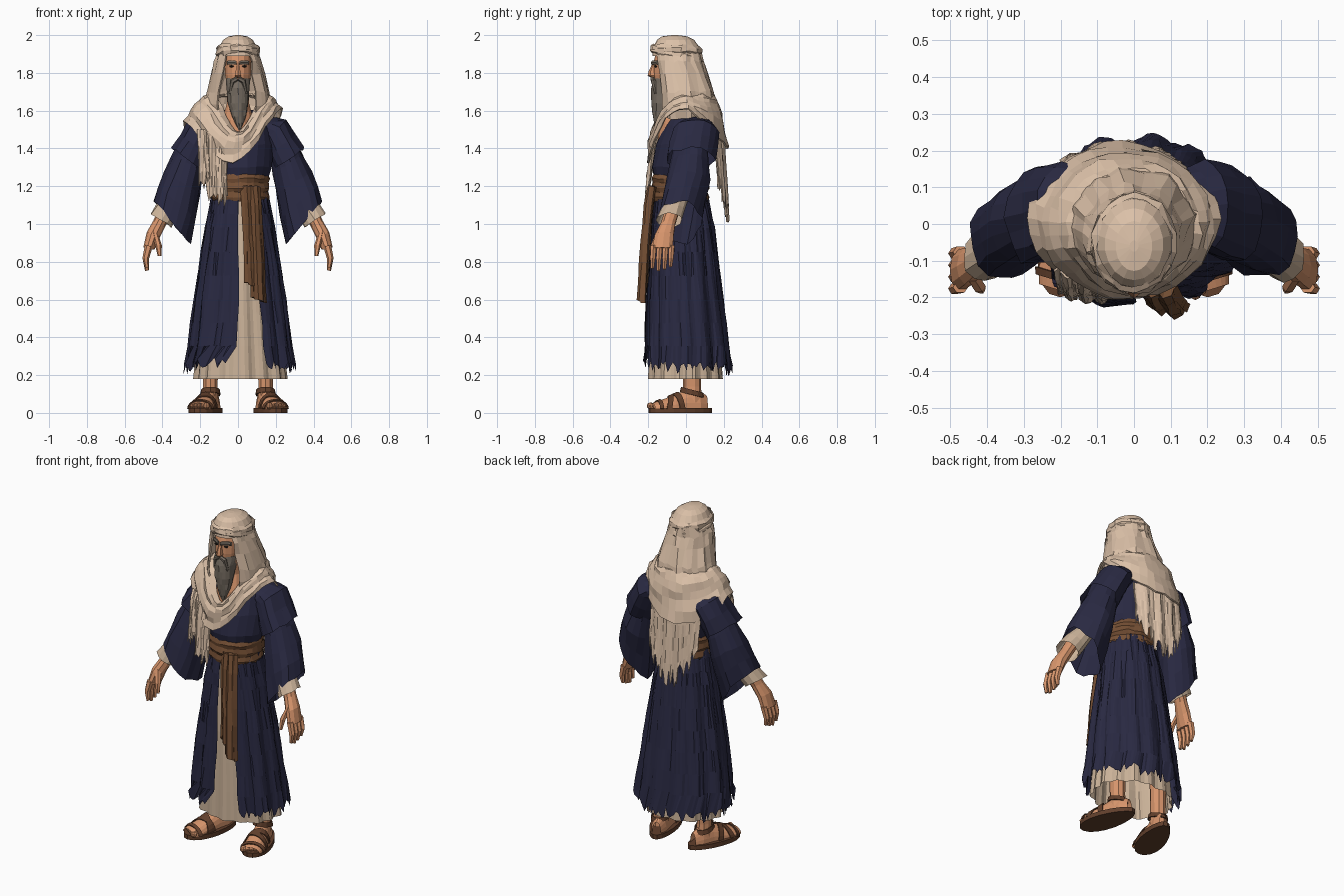
import bpy, bmesh, random
from math import sin, cos, pi, radians
from mathutils import Vector

random.seed(4)
if "Cube" in bpy.data.objects:
    bpy.data.objects.remove(bpy.data.objects["Cube"])


def material(name, red, green, blue):
    mat = bpy.data.materials.new(name)
    mat.use_nodes = True
    colour = (red, green, blue, 1)
    mat.diffuse_color = colour
    mat.node_tree.nodes["Principled BSDF"].inputs["Base Color"].default_value = colour
    return mat


navy = material("navy cloth", .022, .022, .054)
cream = material("cream scarf", .71, .53, .39)
linen = material("linen underrobe", .6, .45, .32)
skin = material("tanned skin", .68, .3, .15)
grey = material("grey hair", .18, .15, .12)
brown = material("brown sash", .18, .08, .035)
leather = material("dark leather", .12, .05, .025)
dark = material("dark eyes", .02, .015, .012)


def build(name, point, cols, rows, mat, closed=True, caps=False, jitter=0, thick=0):
    """Skin a grid of faces over point(u, v)."""
    bm = bmesh.new()
    count = cols if closed else cols + 1
    grid = []
    for j in range(rows + 1):
        line = []
        for i in range(count):
            shake = Vector([random.uniform(-jitter, jitter) for axis in range(3)])
            line.append(bm.verts.new(Vector(point(i / cols, j / rows)) + shake))
        grid.append(line)
    for low, high in zip(grid, grid[1:]):
        for i in range(cols):
            k = (i + 1) % count
            bm.faces.new((low[i], low[k], high[k], high[i]))
    if caps:
        bm.faces.new(grid[0])
        bm.faces.new(grid[-1])
    bmesh.ops.recalc_face_normals(bm, faces=bm.faces)
    mesh = bpy.data.meshes.new(name)
    bm.to_mesh(mesh)
    bm.free()
    mesh.materials.append(mat)
    obj = bpy.data.objects.new(name, mesh)
    bpy.context.collection.objects.link(obj)
    if thick:
        solid = obj.modifiers.new("thickness", "SOLIDIFY")
        solid.thickness = thick
        solid.offset = 0


def mix(table, v):
    """Read a table of rows at v between 0 and 1."""
    place = max(0, min(v, 1)) * (len(table) - 1)
    i = min(int(place), len(table) - 2)
    f = place - i
    return [a + (b - a) * f for a, b in zip(table[i], table[i + 1])]


def loft(name, table, mat, n=20, fold=0, folds=9, span=None, jag=0, lift=0,
         tilt=0, step=2, **options):
    """Stack ellipses (z, cx, cy, rx, ry); angle 0 is the front."""
    def point(u, v):
        z, cx, cy, rx, ry = mix(table, v)
        start, end = span(v) if span else (0, 2 * pi)
        a = start + (end - start) * u
        r = 1 + fold * (.3 + .7 * v) * (sin(folds * a) + .6 * sin(7 * a + 1))
        z += tilt * cos(a)
        if v == 1:
            z += random.uniform(-jag, jag) + lift * max(0, cos(a))
        return cx + rx * r * sin(a), cy - ry * r * cos(a), z
    build(name, point, n, (len(table) - 1) * step, mat, closed=span is None, **options)


def tube(name, table, mat, side=1, n=12, step=1, fold=0, **options):
    """Sweep rings (x, y, z, tilt in degrees, in-plane radius, depth radius)."""
    def point(u, v):
        x, y, z, tilt, wide, deep = mix(table, v)
        a, t = 2 * pi * u, radians(tilt)
        r = 1 + fold * v * sin(5 * a)
        across = wide * r * cos(a)
        return side * (x + across * cos(t)), y + deep * r * sin(a), z + across * sin(t)
    build(name, point, n, (len(table) - 1) * step, mat, **options)


def ball(name, centre, size, mat):
    def point(u, v):
        r = sin(pi * (.03 + .94 * v))
        return [c + s * k for c, s, k in zip(
            centre, size, (r * cos(2 * pi * u), r * sin(2 * pi * u), cos(pi * v)))]
    build(name, point, 8, 5, mat, caps=True)


# Robes
loft("underrobe_skirt", [(1.15, .01, -.03, .12, .11), (.7, .01, -.01, .185, .165),
                         (.18, .015, 0, .24, .19)], linen, 72, .04, 15, step=3)
loft("robe_skirt", [(1.2, .01, -.03, .14, .135), (.98, .01, -.02, .183, .168),
                    (.6, .01, -.01, .24, .205), (.23, .01, .002, .285, .236)],
     navy, 110, .042, 13, span=lambda v: (.36 + .15 * v, 2 * pi - .03 - .25 * v ** 14),
     jag=.035, lift=.03, step=3, jitter=.004)
loft("robe_torso", [(1.2, .01, -.03, .135, .13), (1.3, .01, -.03, .165, .15),
                    (1.42, 0, -.01, .19, .15), (1.52, 0, .02, .18, .14),
                    (1.6, 0, .03, .13, .1)], navy, 22, step=1, jitter=.005, caps=True)

# Waist sash, wrapped and hanging
loft("waist_sash", [(1.12, .01, -.03, .145, .143), (1.14, .01, -.03, .157, .152),
                    (1.17, .01, -.03, .147, .145), (1.19, .01, -.03, .157, .154),
                    (1.22, .01, -.03, .15, .147), (1.24, .01, -.03, .158, .152),
                    (1.27, .01, -.03, .147, .14)], brown, 26, step=1, jitter=.004)
for label, left, width, bottom, front in (("long", .075, .075, .61, -.235),
                                          ("short", .045, .06, .69, -.225)):
    build("sash_end_" + label, lambda u, v: (
        left - .02 * (1 - v) + width * (u * (.75 + .25 * v)),
        -.18 + (front + .18) * v ** .6 + .012 * sin(9 * u),
        1.2 + (bottom - 1.2) * v - .03 * u * v),
        6, 6, brown, closed=False, jitter=.003, thick=.025)

# Arms
for side, word in ((1, "left"), (-1, "right")):
    tube(word + "_shoulder_cape", [(.12, .05, 1.52, 55, .06, .09), (.195, .05, 1.49, 43, .09, .12),
                                   (.272, .02, 1.345, 36, .096, .13)],
         navy, side, 16, 2, .06, jitter=.006)
    tube(word + "_sleeve", [(.235, .03, 1.42, 36, .075, .09), (.295, .01, 1.22, 32, .11, .115),
                            (.35, -.035, 1.01, 50, .148, .115)],
         navy, side, 18, 2, .06, jitter=.006)
    tube(word + "_cuff", [(.33, -.04, 1.14, 40, .05, .055), (.375, -.07, 1.07, 36, .066, .064),
                          (.408, -.09, 1.02, 34, .068, .068)], linen, side, 12, jitter=.004)
    tube(word + "_hand", [(.38, -.07, 1.08, 30, .038, .04), (.418, -.095, 1.0, 30, .035, .04),
                          (.45, -.115, .94, 28, .037, .052), (.472, -.125, .87, 12, .03, .058)],
         skin, side, 10, caps=True)
    for i in range(4):
        y = -.172 + i * .032
        tip = .75 + .014 * abs(i - 1.2)
        tube(word + "_finger", [(.472, y, .885, 10, .021, .017), (.488, y - .004, .82, 0, .018, .016),
                                (.482, y - .006, tip, -15, .01, .01)],
             skin, side, 6, caps=True)
    tube(word + "_thumb", [(.44, -.14, .96, 30, .02, .018), (.422, -.17, .89, 10, .019, .017),
                           (.415, -.18, .83, 0, .01, .01)], skin, side, 6, caps=True)

# Feet and sandals, toes turned outward
foot_rows = [(-.155, .05, .03), (-.11, .066, .045), (-.04, .06, .07),
             (.03, .05, .1), (.1, .045, .1), (.145, .025, .07)]
turn = radians(17)
for side, word in ((1, "left"), (-1, "right")):
    def place(x, y, z):
        return (side * (.165 + x * cos(turn) - y * sin(turn)),
                -.03 + x * sin(turn) + y * cos(turn), z)

    def foot(u, v, grow=1):
        y, half, high = mix(foot_rows, v)
        return place(half * grow * cos(pi * u), y, .022 + high * grow * sin(pi * u))

    build(word + "_foot", foot, 10, 5, skin, closed=False)
    build(word + "_sole", lambda u, v: place(
        (.078 - .014 * sin(2 * pi * u)) * cos(2 * pi * u), .175 * sin(2 * pi * u), .027 * v),
        18, 1, leather, caps=True)
    for start, slant in ((.15, 0), (.36, .16), (.42, -.16)):
        build(word + "_strap", lambda u, v: foot(
            u, start + .085 * (v - .5) + slant * (u - .5), 1.1),
            10, 2, leather, closed=False, thick=.006)
    x, y, z = place(0, .065, 0)
    loft(word + "_ankle", [(.05, x, y, .045, .055), (.14, x, y, .04, .047),
                           (.35, x, y, .045, .05)], skin, 10)
    loft(word + "_ankle_strap", [(.095, x, y, .051, .062), (.122, x, y, .047, .056)],
         leather, 12, tilt=.015, step=1, thick=.006)
    for i in range(5):
        big = .018 if i == 0 else .013
        ball(word + "_toe", place(-.044 + i * .022, -.15 + .008 * i, .037),
             (big, .022, big), skin)

# Neck, head and face
loft("neck", [(1.42, 0, -.05, .1, .1), (1.55, 0, -.05, .085, .095),
              (1.64, 0, -.04, .06, .07), (1.75, 0, -.05, .055, .07)], skin, 14)
loft("head", [(1.66, 0, -.09, .03, .05), (1.72, 0, -.09, .058, .074),
              (1.79, 0, -.088, .07, .084), (1.86, 0, -.085, .072, .086),
              (1.94, 0, -.07, .07, .08)], skin, 14, step=1, caps=True)
loft("nose", [(1.855, 0, -.168, .008, .008), (1.81, 0, -.176, .014, .021),
              (1.785, 0, -.176, .019, .027), (1.772, 0, -.17, .01, .01)],
     skin, 6, step=1, caps=True)
for side, word in ((1, "left"), (-1, "right")):
    build(word + "_brow", lambda u, v: (
        side * (.008 + .05 * v), -.178 + .03 * v + .008 * cos(2 * pi * u),
        1.853 + .012 * v - .012 * v * v + .012 * sin(2 * pi * u)), 6, 3, grey, caps=True)
    ball(word + "_eye", (side * .032, -.16, 1.835), (.014, .008, .006), dark)
    tube(word + "_moustache", [(.004, -.178, 1.77, 60, .012, .012),
                               (.03, -.172, 1.755, 40, .014, .014),
                               (.045, -.16, 1.69, 10, .006, .008)], grey, side, 6, caps=True)
loft("beard", [(1.77, 0, -.11, .066, .057), (1.72, 0, -.12, .06, .064),
               (1.64, 0, -.13, .054, .054), (1.57, .005, -.14, .038, .036),
               (1.5, .01, -.15, .006, .01)], grey, 18, .07, 9, jitter=.003, caps=True)

# Head covering
loft("head_cap", [(1.89, 0, -.05, .108, .128), (1.94, 0, -.052, .1, .12),
                  (1.975, 0, -.055, .08, .098), (1.993, 0, -.06, .05, .068),
                  (2, 0, -.06, .012, .015)], cream, 18, step=1, caps=True)
for label, base, lean in (("lower", 1.875, .03), ("upper", 1.9, .008)):
    loft(label + "_head_band", [(base, 0, -.05, .108, .128), (base + .015, 0, -.05, .115, .138),
                                (base + .035, 0, -.05, .113, .134),
                                (base + .05, 0, -.05, .1, .12)],
         cream, 18, tilt=lean, step=1, jitter=.006)
loft("hood", [(1.92, 0, -.05, .1, .122), (1.86, 0, -.045, .12, .128),
              (1.8, 0, -.03, .134, .135), (1.7, -.002, -.008, .16, .148),
              (1.63, -.005, 0, .172, .152), (1.56, -.005, 0, .155, .14)],
     cream, 26, .03, 8, span=lambda v: (.62, 2 * pi - .62), step=1, jitter=.008, thick=.01)


# Shawl around the shoulders, dipping to a point in front
def shawl(u, v):
    a = 2 * pi * u
    front, back = max(0, cos(a)) ** 3, max(0, -cos(a))
    ridge = 1 + .03 * sin(14 * v + 2 * sin(2 * a))
    top = 1.685 - .2 * front
    low = 1.575 + .035 * sin(a) - .25 * front - .17 * back
    wide = (.12 + .132 * v ** .7) * ridge
    deep = (.12 + .045 * front * (1 - v) + .085 * v ** .6) * ridge
    return -.03 * v + wide * sin(a), .01 * v - deep * cos(a), top + (low - top) * v ** 1.8


build("shawl", shawl, 32, 7, cream, jitter=.006, thick=.01)


# Fringed shawl ends
def fringe(v, depth):
    return random.uniform(-depth, depth) if v == 1 else 0


build("front_shawl_end", lambda u, v: (
    -.215 + .15 * u + .01 * v,
    -.145 - .065 * v ** .5 + 2 * (.15 * u - .1) ** 2 + .007 * sin(22 * u),
    1.5 - v * (.27 if u < .35 else .37) + fringe(v, .035)),
    26, 6, cream, closed=False, jitter=.003, thick=.006)
build("back_shawl_end", lambda u, v: (
    -.2 + .33 * u, .195 + .025 * v - 1.8 * (.33 * u - .165) ** 2 + .006 * sin(25 * u),
    1.46 - v * (.22 + .18 * sin(pi * u)) + fringe(v, .06)),
    36, 5, cream, closed=False, jitter=.003, thick=.006)
